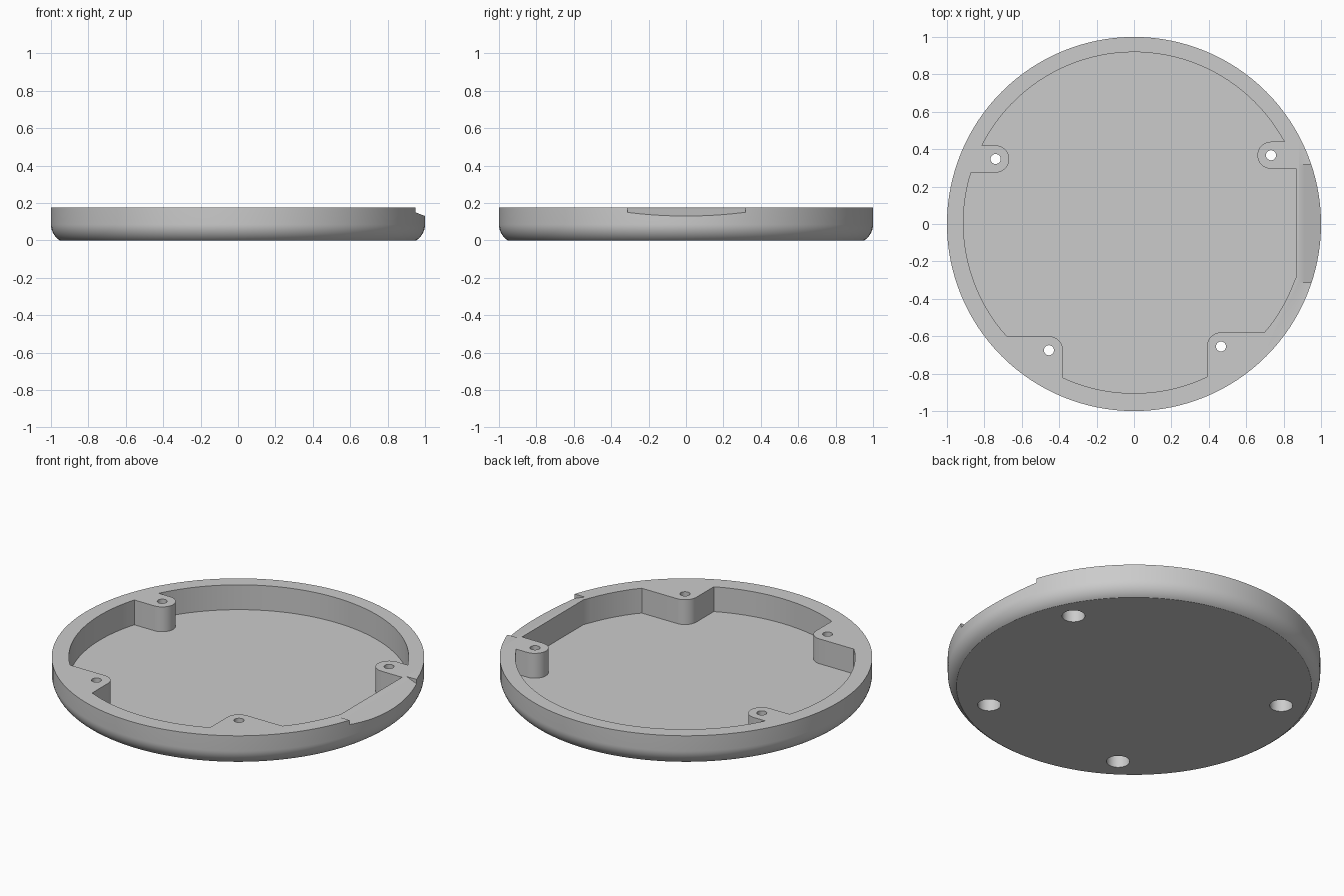
import bpy, bmesh, math
from math import cos, sin, pi, radians

cube = bpy.data.objects.get("Cube")
if cube:
    bpy.data.objects.remove(cube, do_unlink=True)

HEIGHT, FLOOR = 0.176, 0.029
POCKET_R, POCKET_Y = 0.912, 0.007
SEGMENTS = 128

grey = bpy.data.materials.new("plain grey")
grey.use_nodes = True
colour = (0.6, 0.6, 0.6, 1)
grey.diffuse_color = colour
grey.node_tree.nodes["Principled BSDF"].inputs["Base Color"].default_value = colour


def finish(name, bm):
    bmesh.ops.recalc_face_normals(bm, faces=bm.faces)
    mesh = bpy.data.meshes.new(name)
    bm.to_mesh(mesh)
    bm.free()
    mesh.materials.append(grey)
    obj = bpy.data.objects.new(name, mesh)
    bpy.context.collection.objects.link(obj)
    return obj


def prism(name, outline, z0, z1):
    """Extrude an xy outline from z0 up to z1."""
    bm = bmesh.new()
    face = bm.faces.new([bm.verts.new((x, y, z0)) for x, y in outline])
    top = bmesh.ops.extrude_face_region(bm, geom=[face])["geom"]
    verts = [g for g in top if isinstance(g, bmesh.types.BMVert)]
    bmesh.ops.translate(bm, verts=verts, vec=(0, 0, z1 - z0))
    return finish(name, bm)


def arc(cx, cy, r, start, end, n):
    """Points on an arc, angles in radians."""
    return [(cx + r * cos(start + (end - start) * i / n),
             cy + r * sin(start + (end - start) * i / n)) for i in range(n + 1)]


def boss(centre, r, start, end):
    return arc(*centre, r, radians(start), radians(end), 16)


def wall(a, b):
    """Anticlockwise run of the pocket wall between two points."""
    t0 = math.atan2(a[1] - POCKET_Y, a[0])
    t1 = math.atan2(b[1] - POCKET_Y, b[0])
    t1 += 2 * pi if t1 < t0 else 0
    n = max(4, round(SEGMENTS * (t1 - t0) / (2 * pi)))
    return [a] + arc(0, POCKET_Y, POCKET_R, t0, t1, n)[1:-1] + [b]


def cut(target, cutter):
    mod = target.modifiers.new("cut", 'BOOLEAN')
    mod.operation, mod.solver, mod.object = 'DIFFERENCE', 'EXACT', cutter
    bpy.context.view_layer.objects.active = target
    bpy.ops.object.modifier_apply(modifier=mod.name)
    bpy.data.objects.remove(cutter, do_unlink=True)


# Round tray body: lathed profile with a rounded lower edge
profile = [(0.9 + 0.1 * cos(t), 0.085 - 0.1 * sin(t))
           for t in [math.asin(0.85) * i / 10 for i in range(11)]]
profile = [(1, HEIGHT)] + profile
bm = bmesh.new()
rings = [[bm.verts.new((r * cos(2 * pi * i / SEGMENTS), r * sin(2 * pi * i / SEGMENTS), z))
          for i in range(SEGMENTS)] for r, z in profile]
for upper, lower in zip(rings, rings[1:]):
    for i in range(SEGMENTS):
        j = (i + 1) % SEGMENTS
        bm.faces.new((upper[i], lower[i], lower[j], upper[j]))
bm.faces.new(rings[0])
bm.faces.new(rings[-1])
tray = finish("round_tray", bm)

# Pocket that leaves the rim, four screw bosses and a flat right wall
screws = [(0.7325, 0.3675), (-0.74, 0.3475), (-0.455, -0.675), (0.465, -0.655)]
outline = [(0.868, 0.295)]
outline += boss(screws[0], 0.0725, 270, 90)
outline += wall((0.805, 0.44), (-0.813, 0.42))
outline += boss(screws[1], 0.0725, 90, -90)
outline += wall((-0.871, 0.275), (-0.679, -0.60))
outline += boss(screws[2], 0.075, 90, 0)
outline += wall((-0.38, -0.822), (0.39, -0.817))
outline += boss(screws[3], 0.075, 180, 90)
outline += wall((0.696, -0.58), (0.868, -0.28))
cut(tray, prism("pocket_cutter", outline, FLOOR, 0.4))

# Screw holes with wide recesses from below
for x, y in screws:
    cut(tray, prism("recess_cutter", arc(x, y, 0.062, 0, 2 * pi, 32)[:-1], -0.1, 0.12))
    cut(tray, prism("hole_cutter", arc(x, y, 0.027, 0, 2 * pi, 24)[:-1], 0.1, 0.4))

# Sloping finger notch in the right of the rim
bm = bmesh.new()
section = [(0.882, HEIGHT), (0.91, 0.165), (1.0, 0.13), (1.1, 0.091), (1.1, 0.3), (0.882, 0.3)]
face = bm.faces.new([bm.verts.new((x, -0.313, z)) for x, z in section])
side = bmesh.ops.extrude_face_region(bm, geom=[face])["geom"]
bmesh.ops.translate(bm, verts=[g for g in side if isinstance(g, bmesh.types.BMVert)],
                    vec=(0, 0.63, 0))
cut(tray, finish("notch_cutter", bm))

# Smooth curved walls, crisp edges
bpy.ops.object.select_all(action='DESELECT')
tray.select_set(True)
bpy.context.view_layer.objects.active = tray
bpy.ops.object.shade_smooth_by_angle(angle=radians(30))
